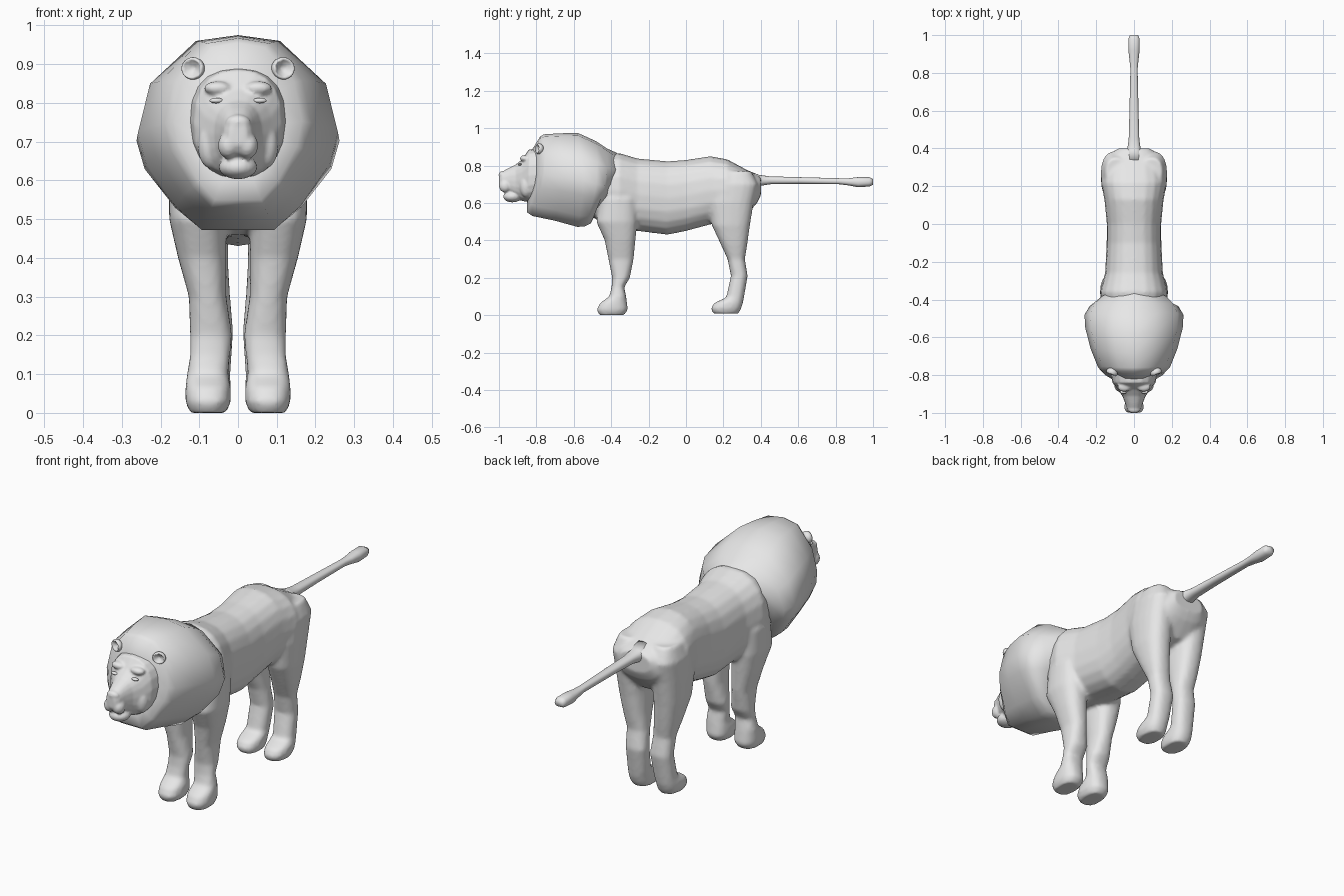
import bpy, bmesh, math
from mathutils import Matrix, Vector

cube = bpy.data.objects.get("Cube")
if cube:
    bpy.data.objects.remove(cube, do_unlink=True)

grey = bpy.data.materials.new("plain_grey")
grey.use_nodes = True
grey.diffuse_color = (0.8, 0.8, 0.8, 1)
grey.node_tree.nodes["Principled BSDF"].inputs["Base Color"].default_value = (0.8, 0.8, 0.8, 1)


def oval(x0, x1, v0, v1, n=20, power=2.4):
    """Rounded-box outline as (x, v) pairs."""
    pts = []
    for i in range(n):
        a = math.tau * i / n
        c, s = math.cos(a), math.sin(a)
        u = math.copysign(abs(c) ** (2 / power), c)
        v = math.copysign(abs(s) ** (2 / power), s)
        pts.append(((x0 + x1 + u * (x1 - x0)) / 2, (v0 + v1 + v * (v1 - v0)) / 2))
    return pts


def loft(bm, rings):
    """Skin a closed tube through rings of points."""
    loops = [[bm.verts.new(p) for p in ring] for ring in rings]
    n = len(loops[0])
    faces = [bm.faces.new((a[i], a[(i + 1) % n], b[(i + 1) % n], b[i]))
             for a, b in zip(loops, loops[1:]) for i in range(n)]
    faces += [bm.faces.new(loops[0][::-1]), bm.faces.new(loops[-1])]
    bmesh.ops.recalc_face_normals(bm, faces=faces)


def loft_y(bm, rows):
    """Rows of (y, bottom, top, half width)."""
    loft(bm, [[(x, y, z) for x, z in oval(-w, w, b, t)] for y, b, t, w in rows])


def loft_leg(bm, rows):
    """Rows of (z, front, back, inner, outer), built on both sides."""
    for s in (-1, 1):
        loft(bm, [[(s * x, y, z) for x, y in oval(i, o, f, b)] for z, f, b, i, o in rows])


def ball(bm, centre, radii):
    m = Matrix.Translation(centre) @ Matrix.Diagonal((*radii, 1))
    return bmesh.ops.create_icosphere(bm, subdivisions=3, radius=1, matrix=m)["verts"]


def pair(bm, centre, radii):
    x, y, z = centre
    for s in (-1, 1):
        ball(bm, (s * x, y, z), radii)


def finish(name, bm, voxel=None, smooth=5):
    mesh = bpy.data.meshes.new(name)
    bm.to_mesh(mesh)
    bm.free()
    mesh.materials.append(grey)
    obj = bpy.data.objects.new(name, mesh)
    bpy.context.collection.objects.link(obj)
    if voxel:
        # Fuse overlapping volumes into one skin
        rem = obj.modifiers.new("fuse", "REMESH")
        rem.mode = "VOXEL"
        rem.voxel_size = voxel
        rem.use_smooth_shade = True
        soft = obj.modifiers.new("soften", "SMOOTH")
        soft.factor = 0.5
        soft.iterations = smooth
    for p in mesh.polygons:
        p.use_smooth = True
    return obj


# Torso and four legs
bm = bmesh.new()
loft_y(bm, [
    (-.52, .54, .80, .12), (-.45, .49, .85, .16), (-.36, .46, .868, .18),
    (-.26, .45, .838, .153), (-.1, .43, .823, .145), (0, .45, .83, .144),
    (.13, .485, .85, .157), (.22, .5, .834, .175), (.32, .53, .78, .158),
    (.38, .6, .75, .115), (.4, .64, .74, .085)])
loft_leg(bm, [
    (0, -.465, -.33, .03, .125), (.03, -.478, -.31, .018, .136),
    (.065, -.46, -.315, .018, .136), (.1, -.41, -.32, .025, .132),
    (.15, -.398, -.33, .02, .124), (.2, -.395, -.3, .015, .124),
    (.3, -.415, -.28, .03, .127), (.4, -.435, -.27, .03, .155),
    (.5, -.48, -.26, .03, .178), (.62, -.46, -.26, .03, .18),
    (.7, -.42, -.3, .06, .15)])
loft_leg(bm, [
    (.008, .145, .28, .025, .12), (.035, .132, .295, .018, .132),
    (.065, .15, .305, .018, .132), (.095, .215, .31, .02, .125),
    (.21, .24, .33, .012, .122), (.3, .222, .315, .02, .125),
    (.38, .185, .328, .025, .145), (.48, .138, .342, .025, .165),
    (.6, .12, .362, .025, .175), (.7, .14, .385, .03, .175),
    (.77, .2, .35, .04, .15)])
finish("body_and_legs", bm, .01)

# Tail with a small tuft
bm = bmesh.new()
loft_y(bm, [
    (.34, .68, .77, .06), (.39, .69, .75, .036), (.45, .7, .742, .028),
    (.6, .702, .738, .024), (.82, .7, .732, .019), (.87, .694, .732, .024),
    (.92, .684, .738, .03), (.98, .688, .738, .03), (1, .698, .728, .022)])
finish("tail", bm)

# Mane: faceted outline swept from the face back over the shoulders
half = [(0, 1), (.42, .97), (.88, .75), (1, .5), (.92, .34), (.62, .12), (.36, 0), (0, 0)]
outline = half + [(-x, u) for x, u in half[-2:0:-1]]
rows = [
    (-.82, -.85, .6, .89, .11), (-.78, -.85, .55, .955, .165),
    (-.76, -.82, .53, .967, .19), (-.68, -.7, .505, .972, .23),
    (-.58, -.58, .472, .975, .258), (-.48, -.54, .475, .93, .262),
    (-.42, -.51, .49, .89, .235), (-.37, -.5, .51, .868, .19),
    (-.35, -.46, .58, .84, .13)]
rings = []
for k, (yt, yb, b, t, w) in enumerate(rows):
    ring = []
    for i, (x, u) in enumerate(outline):
        bulge = .03 * math.sin(math.pi * u)
        ragged = .018 * (i % 2) if k == len(rows) - 2 else 0
        ring.append((x * w, yb + (yt - yb) * u + bulge - ragged, b + (t - b) * u))
    rings.append(ring)
bm = bmesh.new()
loft(bm, rings)
mane = finish("mane", bm)
bpy.ops.object.select_all(action="DESELECT")
mane.select_set(True)
bpy.context.view_layer.objects.active = mane
bpy.ops.object.shade_smooth_by_angle(angle=math.radians(60))

# Head: skull, muzzle pads, nose, chin, brows and cheeks
bm = bmesh.new()
loft_y(bm, [
    (-.7, .64, .86, .12), (-.79, .615, .892, .125), (-.84, .605, .886, .114),
    (-.875, .61, .835, .088), (-.91, .63, .806, .062),
    (-.95, .655, .786, .046), (-.985, .668, .766, .036), (-1, .69, .745, .022)])
pair(bm, (.024, -.967, .69), (.028, .033, .034))
pair(bm, (.052, -.862, .838), (.036, .026, .018))
pair(bm, (.07, -.855, .69), (.034, .035, .06))
ball(bm, (0, -.982, .75), (.032, .02, .02))
ball(bm, (0, -.928, .634), (.05, .05, .031))
finish("head", bm, .006, 3)

# Closed eyelids
bm = bmesh.new()
pair(bm, (.056, -.889, .806), (.018, .01, .007))
finish("eyelids", bm)

# Cupped ears
for s, side in ((-1, "right"), (1, "left")):
    bm = bmesh.new()
    for v in ball(bm, (0, 0, 0), (.031, .024, .029)):
        r = Vector((v.co.x / .031, v.co.z / .029)).length
        if v.co.y < 0 and r < .75:
            v.co.y = .008 - .02 * r
    bm.transform(Matrix.Translation((s * .116, -.785, .889)) @ Matrix.Rotation(s * .35, 4, "Z"))
    finish(side + "_ear", bm)
